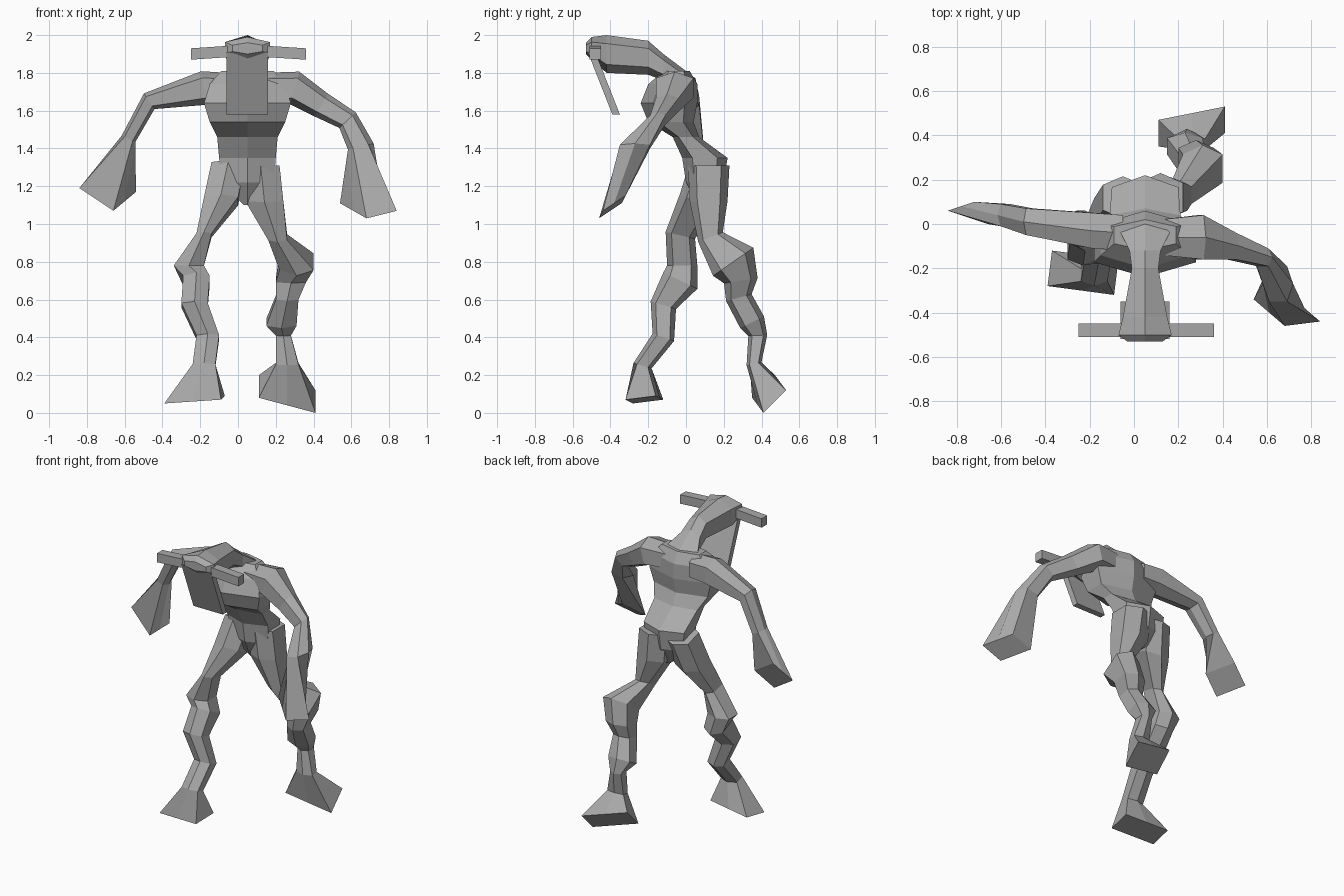
import bpy
import bmesh
from mathutils import Vector

cube = bpy.data.objects.get("Cube")
if cube:
    bpy.data.objects.remove(cube, do_unlink=True)

# One plain grey material for the whole figure
grey = bpy.data.materials.new("stone grey")
grey.use_nodes = True
colour = (0.4, 0.4, 0.4, 1)
grey.diffuse_color = colour
grey.node_tree.nodes["Principled BSDF"].inputs["Base Color"].default_value = colour

# Directions used to orient the cross-sections
LEFT = Vector((1, 0, 0))
BACK = Vector((0, 1, 0))
UP = Vector((0, 0, 1))
MIDDLE = 0.05  # the body's centre line


def section(centre, across, along, squareness):
    """Six-sided section; a squareness of 1 makes it a rectangle."""
    outline = [(-1, -squareness), (0, -1), (1, -squareness)]
    outline += [(-a, -b) for a, b in outline]
    return [Vector(centre) + Vector(across) * a + Vector(along) * b for a, b in outline]


def skin(name, sections):
    """Join a row of sections with faces and cap both ends."""
    bm = bmesh.new()
    rows = [[bm.verts.new(point) for point in points] for points in sections]
    for row, following in zip(rows, rows[1:]):
        for i in range(len(row)):
            bm.faces.new((row[i - 1], row[i], following[i], following[i - 1]))
    bm.faces.new(rows[0])
    bm.faces.new(rows[-1])
    bmesh.ops.recalc_face_normals(bm, faces=bm.faces[:])
    mesh = bpy.data.meshes.new(name)
    bm.to_mesh(mesh)
    bm.free()
    mesh.materials.append(grey)
    part = bpy.data.objects.new(name, mesh)
    bpy.context.collection.objects.link(part)


def body(name, joints, heading):
    """Part centred on the body, its sections all facing one heading.
    Each joint is: y, z, half width, half depth."""
    along = LEFT.cross(heading)
    skin(name, [section((MIDDLE, y, z), LEFT * width, along * depth, 0.55)
                for y, z, width, depth in joints])


def limb(name, joints, across, tip):
    """Bent limb whose sections turn to follow the path through its joints.
    Each joint is: x, y, z, half width, half depth. The tip is a rectangle
    given by its centre and two half-edge vectors."""
    path = [Vector(joint[:3]) for joint in joints] + [Vector(tip[0])]
    sections = []
    for i, joint in enumerate(joints):
        width, depth = joint[3:]
        direction = path[i + 1] - path[max(i - 1, 0)]
        along = across.cross(direction).normalized()
        sections.append(section(path[i], across * width, along * depth, 0.6))
    sections.append(section(*tip, squareness=1))
    skin(name, sections)


def bar(name, start, finish, across, along):
    """Straight rectangular bar."""
    skin(name, [section(end, across, along, 1) for end in (start, finish)])


# Torso, from crotch past the narrow waist to the neck base
body("torso", [
    (0.1, 1.1, 0.02, 0.04),
    (0.1, 1.22, 0.14, 0.1),
    (0.1, 1.35, 0.15, 0.12),
    (0, 1.46, 0.16, 0.07),
    (-0.08, 1.54, 0.2, 0.12),
    (-0.09, 1.64, 0.23, 0.15),
    (-0.07, 1.74, 0.2, 0.13),
    (-0.05, 1.81, 0.14, 0.07),
], UP)

# Neck and forward-reaching skull
body("head", [
    (0, 1.75, 0.13, 0.06),
    (-0.12, 1.83, 0.07, 0.07),
    (-0.2, 1.88, 0.06, 0.09),
    (-0.42, 1.9, 0.1, 0.1),
    (-0.5, 1.93, 0.12, 0.06),
    (-0.53, 1.93, 0.08, 0.03),
], BACK)

# Long slanted face plate hanging below the brow
bar("face_plate", (MIDDLE, -0.5, 1.91), (MIDDLE, -0.37, 1.58), LEFT * 0.11, BACK * 0.02)

# Square horns reaching out sideways from the brow
for name, tip_x in (("right_horn", -0.25), ("left_horn", 0.36)):
    bar(name, (MIDDLE, -0.48, 1.92), (tip_x, -0.48, 1.9), BACK * 0.03, UP * 0.03)

# Legs: hip, thigh, bent knee, shin, ankle and flared foot
limb("right_leg", [
    (-0.05, 0.12, 1.31, 0.09, 0.1),
    (-0.09, 0.06, 1.12, 0.09, 0.1),
    (-0.18, -0.03, 0.94, 0.04, 0.08),
    (-0.26, -0.02, 0.78, 0.08, 0.08),
    (-0.22, -0.03, 0.7, 0.07, 0.1),
    (-0.23, -0.12, 0.57, 0.07, 0.07),
    (-0.16, -0.12, 0.4, 0.06, 0.06),
    (-0.18, -0.23, 0.25, 0.06, 0.05),
], LEFT, ((-0.23, -0.22, 0.07), (0.15, -0.02, 0.01), (0.01, 0.08, 0.01)))

limb("left_leg", [
    (0.12, 0.12, 1.31, 0.1, 0.11),
    (0.14, 0.12, 1.12, 0.1, 0.1),
    (0.21, 0.13, 0.93, 0.05, 0.07),
    (0.31, 0.25, 0.8, 0.09, 0.13),
    (0.28, 0.29, 0.7, 0.08, 0.09),
    (0.26, 0.28, 0.61, 0.06, 0.07),
    (0.23, 0.35, 0.48, 0.08, 0.07),
    (0.24, 0.38, 0.41, 0.04, 0.05),
    (0.26, 0.36, 0.26, 0.06, 0.04),
], LEFT, ((0.26, 0.44, 0.1), (0.15, 0.03, -0.04), (0, 0.06, 0.06)))

# Arms: chest, shoulder, elbow, wrist and broad mitten hand
limb("right_arm", [
    (-0.05, -0.04, 1.72, 0.08, 0.08),
    (-0.18, -0.03, 1.72, 0.08, 0.09),
    (-0.47, 0.01, 1.65, 0.06, 0.05),
    (-0.58, 0.04, 1.45, 0.05, 0.04),
], BACK, ((-0.69, 0.05, 1.18), (0.06, 0.02, 0.05), (-0.09, 0.03, 0.06)))

limb("left_arm", [
    (0.12, -0.06, 1.72, 0.08, 0.08),
    (0.3, -0.06, 1.72, 0.1, 0.09),
    (0.44, -0.1, 1.63, 0.06, 0.07),
    (0.58, -0.15, 1.55, 0.04, 0.06),
    (0.65, -0.27, 1.41, 0.08, 0.07),
], -BACK, ((0.69, -0.39, 1.09), (0.07, -0.06, -0.04), (0.08, 0.01, 0.02)))
